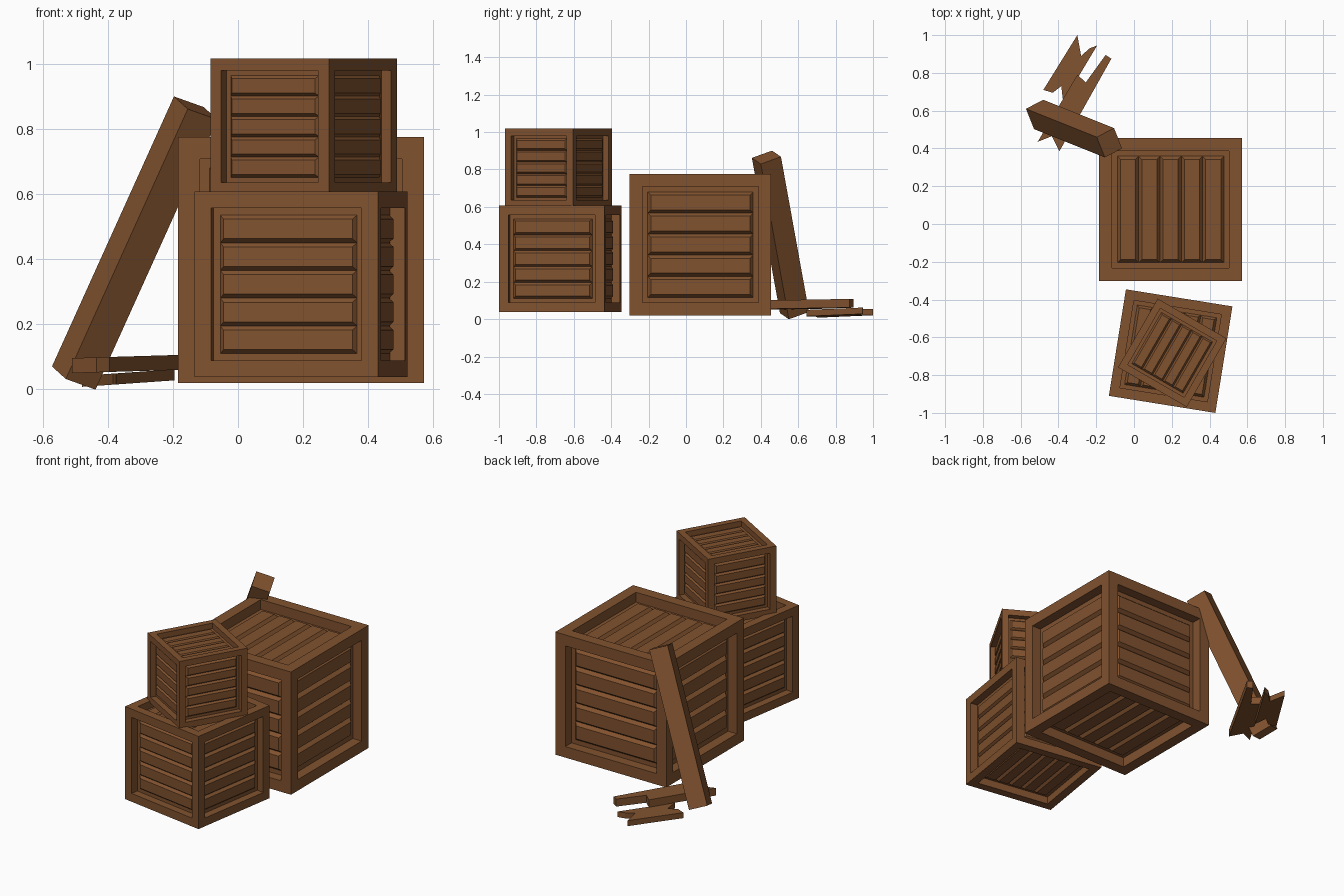
import bpy, bmesh
from math import radians, pi
from mathutils import Matrix, Vector

if "Cube" in bpy.data.objects:
    bpy.data.objects.remove(bpy.data.objects["Cube"])

wood = bpy.data.materials.new("brown_wood")
wood.diffuse_color = (0.22, 0.085, 0.028, 1)
wood.use_nodes = True
wood.node_tree.nodes["Principled BSDF"].inputs["Base Color"].default_value = wood.diffuse_color


def finish(bm, name, matrix=Matrix()):
    bmesh.ops.recalc_face_normals(bm, faces=bm.faces[:])
    mesh = bpy.data.meshes.new(name)
    bm.to_mesh(mesh)
    bm.free()
    mesh.materials.append(wood)
    ob = bpy.data.objects.new(name, mesh)
    ob.matrix_world = matrix
    bpy.context.collection.objects.link(ob)
    return ob


FRAME, FLOOR, SLAT_TOP, BEVEL, COUNT = 0.127, 0.08, 0.053, 0.022, 5


def crate(name, center, size, angle):
    place = (Matrix.Translation(center) @ Matrix.Rotation(radians(angle), 4, 'Z')
             @ Matrix.Scale(size, 4))
    # frame: unit cube with a recessed opening on every side
    bm = bmesh.new()
    bmesh.ops.create_cube(bm, size=1)
    sides = bm.faces[:]
    bmesh.ops.inset_individual(bm, faces=sides, thickness=FRAME)
    for f in sides:
        n = f.normal.copy()
        new = bmesh.ops.extrude_discrete_faces(bm, faces=[f])["faces"][0]
        bmesh.ops.translate(bm, verts=new.verts, vec=-n * FLOOR)
    finish(bm, name + "_frame", place)

    # slats: chamfered boards across each opening
    bm = bmesh.new()
    upright = Matrix.Rotation(pi / 2, 4, 'X')
    turns = [Matrix.Rotation(k * pi / 2, 4, 'Z') @ upright for k in range(4)]
    flat = Matrix.Rotation(pi / 2, 4, 'Z')
    turns += [flat, Matrix.Rotation(pi, 4, 'Y') @ flat]
    half = 0.5 - FRAME
    pitch = 2 * half / COUNT
    for turn in turns:
        for i in range(COUNT):
            mid = -half + (i + 0.5) * pitch
            for v in bmesh.ops.create_cube(bm, size=2)["verts"]:
                top = v.co.z > 0
                b = BEVEL if top else 0
                v.co = turn @ Vector((v.co.x * (half - b),
                                      mid + v.co.y * (pitch / 2 - b),
                                      0.5 - (SLAT_TOP if top else FLOOR)))
    finish(bm, name + "_slats", place)


crate("large_crate", (0.194, 0.077, 0.398), 0.756, 0)
crate("medium_crate", (0.194, -0.673, 0.323), 0.571, -9.1)
crate("small_crate", (0.2025, -0.682, 0.808), 0.42, -30)

# beam leaning against the large crate
top, bottom = Vector((-0.13, 0.43, 0.865)), Vector((-0.505, 0.58, 0.035))
axis = (top - bottom).normalized()
wide = Vector((0.045, -0.11, -0.035))
wide = (wide - axis * wide.dot(axis)).normalized()
thin = axis.cross(wide)
bm = bmesh.new()
bmesh.ops.create_cube(bm, size=1)
for v in bm.verts:
    v.co = ((top + bottom) / 2 + wide * v.co.x * 0.122 + thin * v.co.y * 0.108
            + axis * v.co.z * (top - bottom).length)
finish(bm, "leaning_beam")


def broken_board(name, outline, z0, tilt, thick):
    bm = bmesh.new()
    face = bm.faces.new([bm.verts.new((x, y, z0 + tilt * (x + 0.45)))
                         for x, y in outline])
    new = bmesh.ops.extrude_face_region(bm, geom=[face])["geom"]
    bmesh.ops.translate(bm, vec=(0, 0, thick),
                        verts=[g for g in new if isinstance(g, bmesh.types.BMVert)])
    bmesh.ops.triangulate(bm, faces=[f for f in bm.faces if len(f.verts) > 4])
    finish(bm, name)


# splintered boards on the ground
broken_board("lower_broken_board",
             [(-0.48, 0.71), (-0.43, 0.695), (-0.385, 0.73), (-0.375, 0.645),
              (-0.195, 0.945), (-0.235, 0.93), (-0.28, 0.89), (-0.30, 1.0)],
             0.01, 0.07, 0.034)
broken_board("upper_broken_board",
             [(-0.51, 0.435), (-0.435, 0.465), (-0.395, 0.385), (-0.12, 0.875),
              (-0.15, 0.895), (-0.255, 0.75), (-0.30, 0.79)],
             0.052, 0.03, 0.046)
